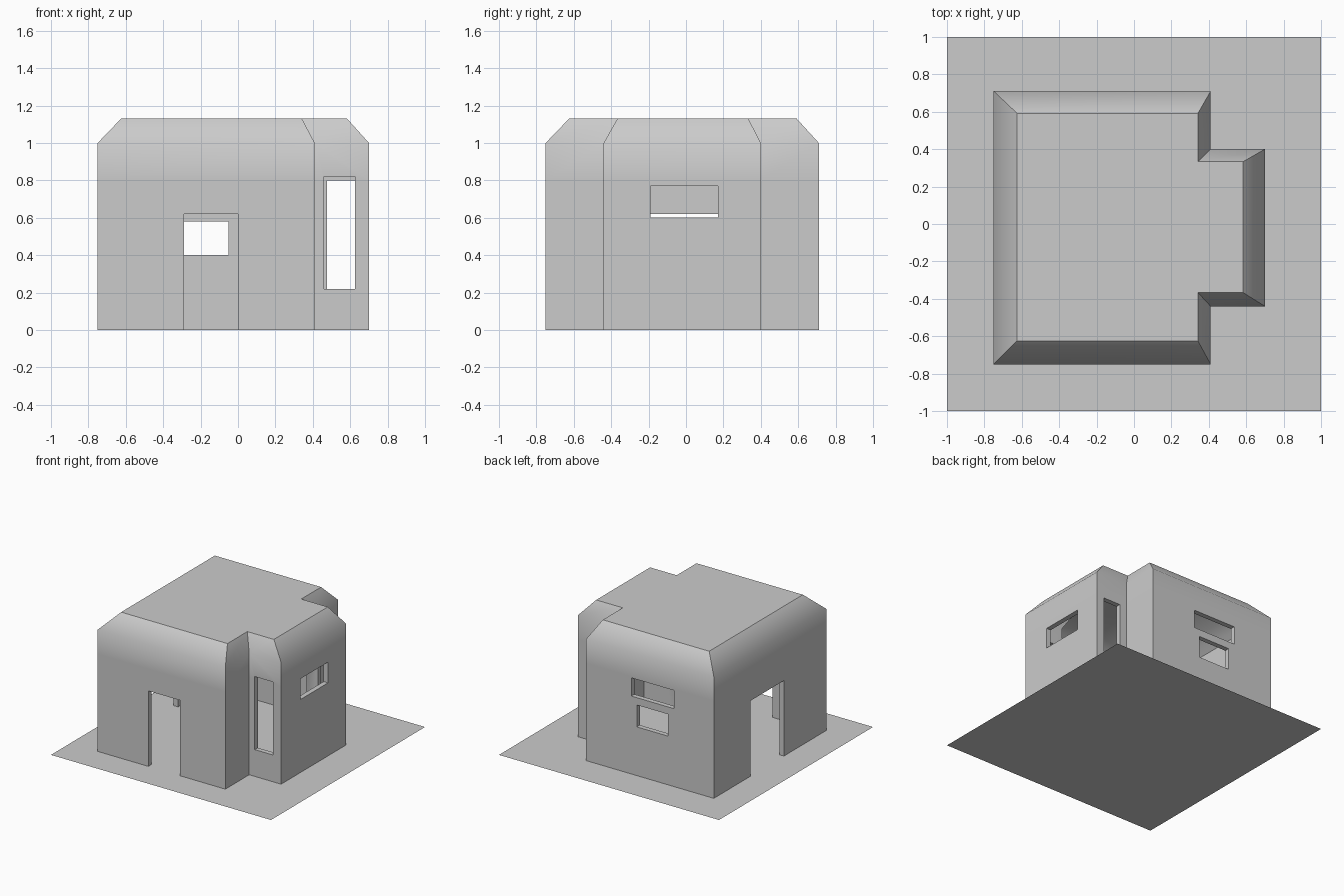
import bpy, bmesh
from math import copysign, radians

if "Cube" in bpy.data.objects:
    bpy.data.objects.remove(bpy.data.objects["Cube"])

T = 0.04  # wall thickness
FOOTPRINT = [(-0.75, -0.75), (0.41, -0.75), (0.41, -0.44), (0.70, -0.44),
             (0.70, 0.40), (0.41, 0.40), (0.41, 0.71), (-0.75, 0.71)]


def link_mesh(name, bm):
    bmesh.ops.recalc_face_normals(bm, faces=bm.faces[:])
    me = bpy.data.meshes.new(name)
    bm.to_mesh(me)
    bm.free()
    ob = bpy.data.objects.new(name, me)
    bpy.context.collection.objects.link(ob)
    return ob


def stacked_solid(name, points, levels):
    """Closed solid from a footprint repeated at (height, scale) levels."""
    bm = bmesh.new()
    rings = [[bm.verts.new((x * s, y * s, z)) for x, y in points] for z, s in levels]
    n = len(points)
    for a, b in zip(rings, rings[1:]):
        for i in range(n):
            j = (i + 1) % n
            bm.faces.new((a[i], a[j], b[j], b[i]))
    bm.faces.new(rings[0][::-1])
    bm.faces.new(rings[-1])
    return link_mesh(name, bm)


def box(name, x0, x1, y0, y1, z0, z1):
    return stacked_solid(name, [(x0, y0), (x1, y0), (x1, y1), (x0, y1)],
                         [(z0, 1), (z1, 1)])


def cut(target, cutter):
    mod = target.modifiers.new("cut", 'BOOLEAN')
    mod.operation = 'DIFFERENCE'
    mod.solver = 'EXACT'
    mod.object = cutter
    cutter.hide_render = True
    bpy.context.view_layer.objects.active = target
    bpy.ops.object.modifier_apply(modifier=mod.name)
    bpy.data.objects.remove(cutter)


# House shell with sloped roof edge
house = stacked_solid("house_shell", FOOTPRINT,
                      [(0, 1), (0.8, 1), (1.0, 1), (1.13, 0.833)])

# Hollow interior
inner = [(x - copysign(T, x), y - copysign(T, y)) for x, y in FOOTPRINT]
cut(house, stacked_solid("room_cutter", inner, [(-0.1, 1), (0.985, 1), (1.09, 0.85)]))

# Doors and windows
openings = {
    "front_door": (-0.29, 0.0, -0.85, -0.65, -0.1, 0.62),
    "left_door": (-0.85, -0.65, -0.2, 0.235, -0.1, 0.62),
    "bay_front_window": (0.46, 0.625, -0.5, -0.3, 0.22, 0.82),
    "bay_back_window": (0.475, 0.63, 0.3, 0.5, 0.21, 0.80),
    "bay_side_window": (0.6, 0.8, -0.19, 0.17, 0.60, 0.77),
    "back_upper_window": (-0.39, 0.0, 0.6, 0.8, 0.64, 0.79),
    "back_lower_window": (-0.335, -0.05, 0.6, 0.8, 0.40, 0.58),
}
for name, dims in openings.items():
    cut(house, box(name + "_cutter", *dims))

bpy.ops.object.select_all(action='DESELECT')
house.select_set(True)
bpy.context.view_layer.objects.active = house
bpy.ops.object.shade_smooth_by_angle(angle=radians(45))

# Base slab
bpy.ops.mesh.primitive_plane_add(size=2, location=(0, 0, 0))
bpy.context.object.name = "base_plate"
